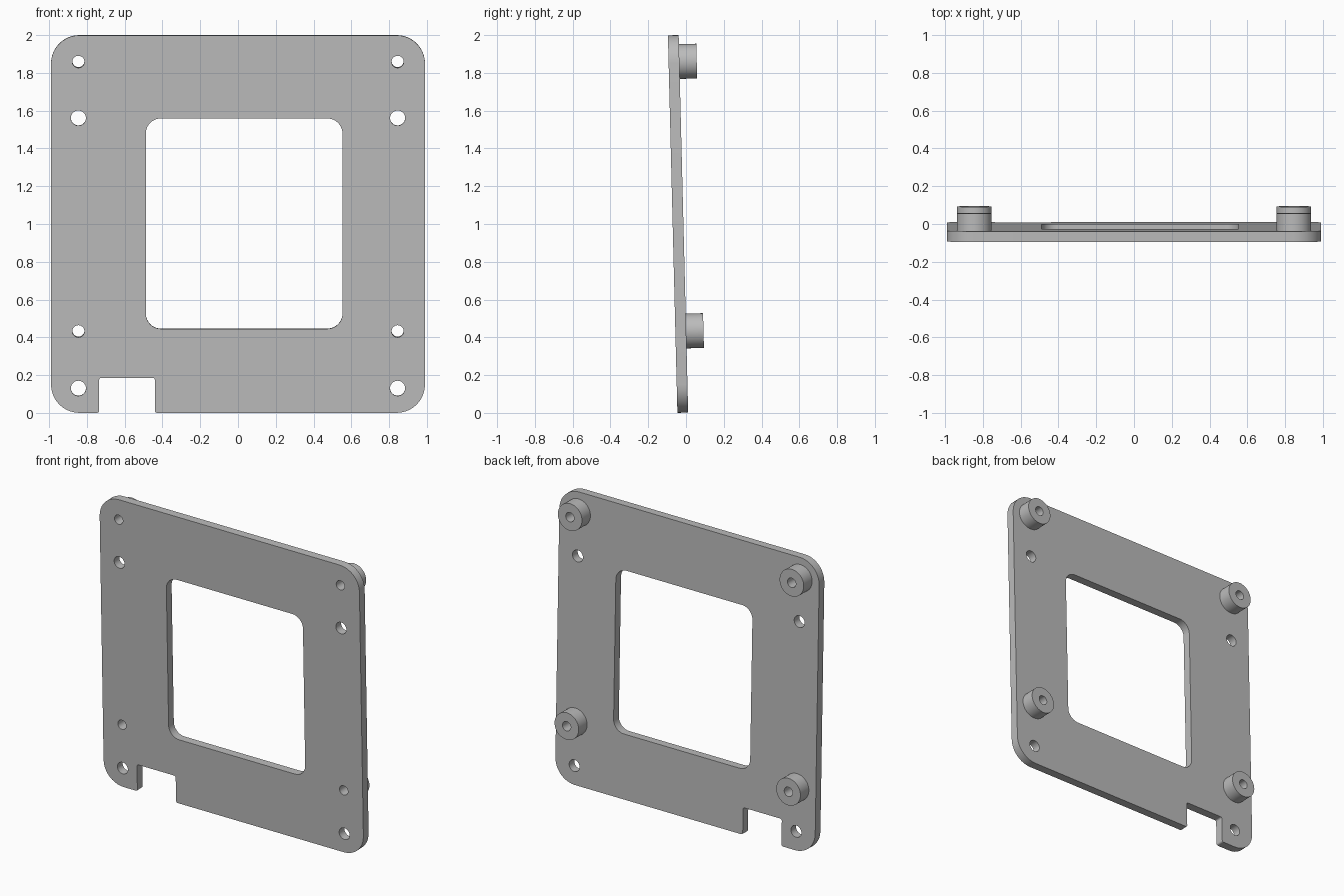
import bpy
from math import sin, cos, pi, radians
from mathutils import Matrix

if "Cube" in bpy.data.objects:
    bpy.data.objects.remove(bpy.data.objects["Cube"], do_unlink=True)

grey = bpy.data.materials.new("plain grey")
grey.use_nodes = True
grey.diffuse_color = (0.5, 0.5, 0.5, 1)
grey.node_tree.nodes["Principled BSDF"].inputs["Base Color"].default_value = (0.5, 0.5, 0.5, 1)

THICK = 0.057
BOSS_LENGTH = 0.092
LEAN = radians(1.44)
SIDES = (-0.845, 0.845)


def circle(cx, cy, r, n=40):
    return [(cx + r * cos(2 * pi * i / n), cy + r * sin(2 * pi * i / n)) for i in range(n)]


def rounded(corners, steps=10):
    """Round each axis-aligned corner (x, y, radius) of an outline."""
    pts = []
    for i, (x, y, r) in enumerate(corners):
        px, py, _ = corners[i - 1]
        nx, ny, _ = corners[(i + 1) % len(corners)]
        la, lb = abs(px - x) + abs(py - y), abs(nx - x) + abs(ny - y)
        ax, ay = (px - x) / la * r, (py - y) / la * r
        bx, by = (nx - x) / lb * r, (ny - y) / lb * r
        for k in range(steps + 1):
            a = k / steps * pi / 2
            pts.append((x + ax * (1 - sin(a)) + bx * (1 - cos(a)),
                        y + ay * (1 - sin(a)) + by * (1 - cos(a))))
    return pts


def extruded(name, loops, depth, offset):
    """Fill the outlines, with inner ones as holes, and extrude on the leaning frame."""
    curve = bpy.data.curves.new(name, "CURVE")
    curve.dimensions = "2D"
    curve.fill_mode = "BOTH"
    curve.extrude = depth / 2
    for loop in loops:
        spline = curve.splines.new("POLY")
        spline.points.add(len(loop) - 1)
        for p, (x, y) in zip(spline.points, loop):
            p.co = (x, y, 0, 1)
        spline.use_cyclic_u = True
    obj = bpy.data.objects.new(name, curve)
    bpy.context.collection.objects.link(obj)
    bpy.ops.object.select_all(action="DESELECT")
    obj.select_set(True)
    bpy.context.view_layer.objects.active = obj
    bpy.ops.object.convert(target="MESH")
    obj = bpy.context.object
    obj.name = name
    obj.data.materials.clear()
    obj.data.materials.append(grey)
    obj.matrix_world = (Matrix.Translation((0, -0.017, 0.001))
                        @ Matrix.Rotation(pi / 2 + LEAN, 4, "X")
                        @ Matrix.Translation((0, 0, -offset)))
    bpy.ops.object.shade_smooth_by_angle(angle=radians(30))
    return obj


# Plate outline with the cable notch in its lower edge
outline = rounded([(-0.99, 0, 0.15), (-0.735, 0, 0.012), (-0.735, 0.185, 0.012),
                   (-0.44, 0.185, 0.012), (-0.44, 0, 0.012), (0.99, 0, 0.15),
                   (0.99, 1.999, 0.15), (-0.99, 1.999, 0.15)])
window = rounded([(-0.488, 0.445, 0.08), (0.553, 0.445, 0.08),
                  (0.553, 1.559, 0.08), (-0.488, 1.559, 0.08)])
bosses = [(x, z) for x in SIDES for z in (0.432, 1.859)]
holes = [circle(x, z, 0.032) for x, z in bosses]
holes += [circle(x, z, 0.04) for x in SIDES for z in (0.13, 1.561)]
extruded("plate", [outline, window] + holes, THICK, 0)

# Hollow standoffs on the back
for x, z in bosses:
    name = ("upper" if z > 1 else "lower") + ("_left" if x > 0 else "_right") + "_standoff"
    extruded(name, [circle(x, z, 0.092), circle(x, z, 0.032)],
             BOSS_LENGTH, (THICK + BOSS_LENGTH) / 2)
